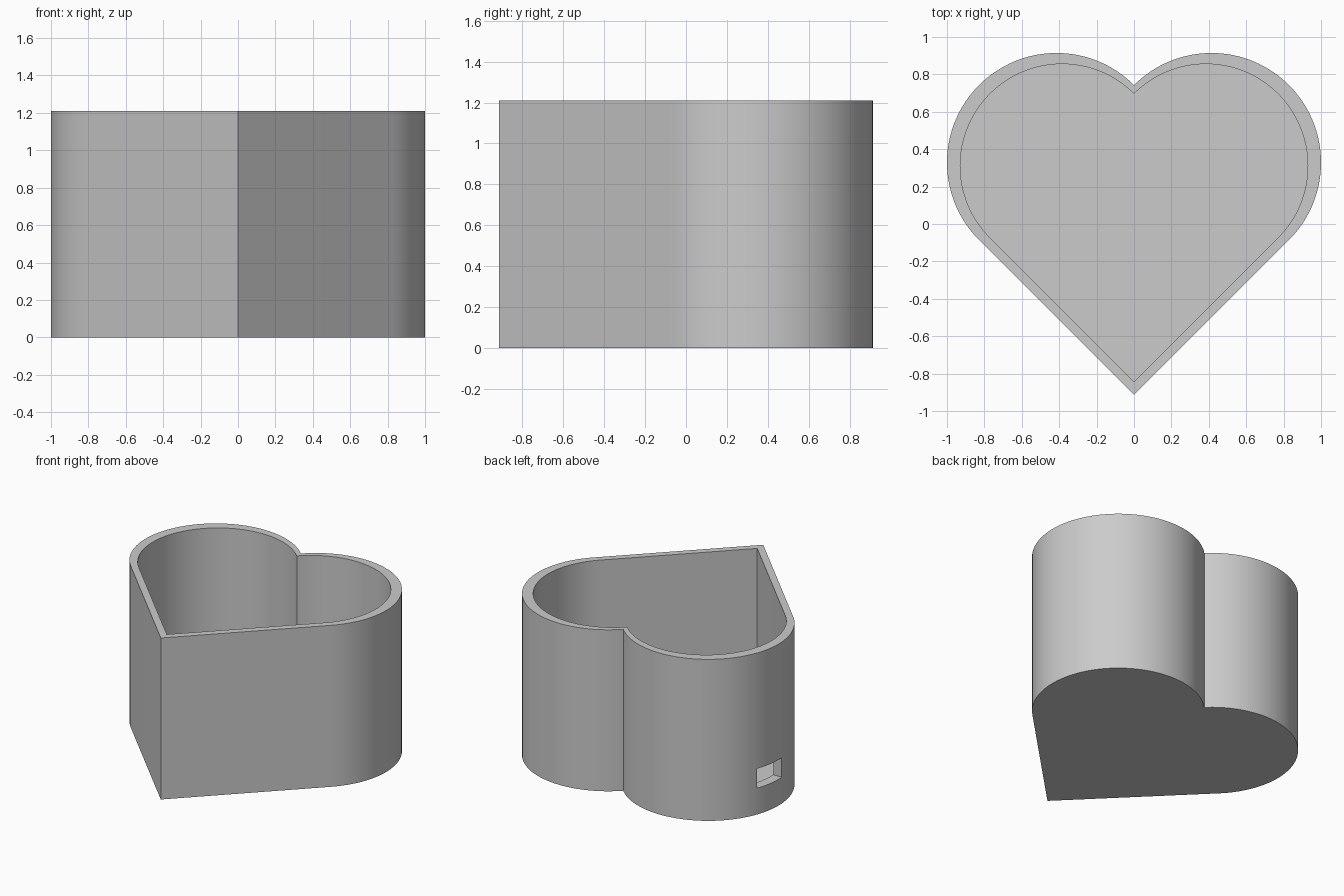
import bpy
import bmesh
from math import sin, cos, radians, sqrt

if "Cube" in bpy.data.objects:
    bpy.data.objects.remove(bpy.data.objects["Cube"], do_unlink=True)

HEIGHT = 1.21
FLOOR = 0.07
RADIUS = 2 - sqrt(2)          # lobe radius giving a total width of 2
OFFSET = RADIUS / sqrt(2)     # lobe centre in x
LOBE_Y = ((sqrt(2) - 1) * RADIUS + OFFSET) / 2
TIP_Y = -(LOBE_Y + RADIUS)
STEPS = 64

grey = bpy.data.materials.new("light_grey")
grey.use_nodes = True
colour = (0.6, 0.6, 0.6, 1)
grey.diffuse_color = colour
grey.node_tree.nodes["Principled BSDF"].inputs["Base Color"].default_value = colour


def heart_outline(scale=1.0, shift_y=0.0):
    """Tip, right lobe, cleft, left lobe, counter-clockwise."""
    right = []
    for i in range(STEPS + 1):
        a = radians(-45 + 180 * i / STEPS)
        right.append((OFFSET + RADIUS * cos(a), LOBE_Y + RADIUS * sin(a)))
    right[-1] = (0, right[-1][1])
    left = [(-x, y) for x, y in reversed(right[:-1])]
    points = [(0, TIP_Y)] + right + left
    return [(x * scale, y * scale + shift_y) for x, y in points]


def prism(name, outline, bottom, top):
    bm = bmesh.new()
    base = bm.faces.new([bm.verts.new((x, y, bottom)) for x, y in outline])
    up = bmesh.ops.extrude_face_region(bm, geom=[base])
    verts = [v for v in up["geom"] if isinstance(v, bmesh.types.BMVert)]
    bmesh.ops.translate(bm, verts=verts, vec=(0, 0, top - bottom))
    bmesh.ops.recalc_face_normals(bm, faces=bm.faces)
    mesh = bpy.data.meshes.new(name)
    bm.to_mesh(mesh)
    bm.free()
    mesh.materials.append(grey)
    obj = bpy.data.objects.new(name, mesh)
    bpy.context.collection.objects.link(obj)
    return obj


def cut(target, cutter):
    cutter.hide_render = True
    mod = target.modifiers.new(cutter.name, 'BOOLEAN')
    mod.operation = 'DIFFERENCE'
    mod.solver = 'EXACT'
    mod.object = cutter
    bpy.context.view_layer.objects.active = target
    bpy.ops.object.modifier_apply(modifier=mod.name)
    bpy.data.objects.remove(cutter, do_unlink=True)


# Heart-shaped box
box = prism("heart_box", heart_outline(), 0, HEIGHT)

# Hollow interior, open at the top
cut(box, prism("interior_cutter", heart_outline(0.929, 0.006), FLOOR, HEIGHT + 0.2))

# Small rectangular port through the side wall
port = [(-1.2, 0.293), (-0.75, 0.293), (-0.75, 0.535), (-1.2, 0.535)]
cut(box, prism("port_cutter", port, 0.197, 0.343))

# Smooth lobes with crisp rims and corners
bpy.ops.object.select_all(action='DESELECT')
box.select_set(True)
bpy.context.view_layer.objects.active = box
bpy.ops.object.shade_smooth_by_angle(angle=radians(30))
